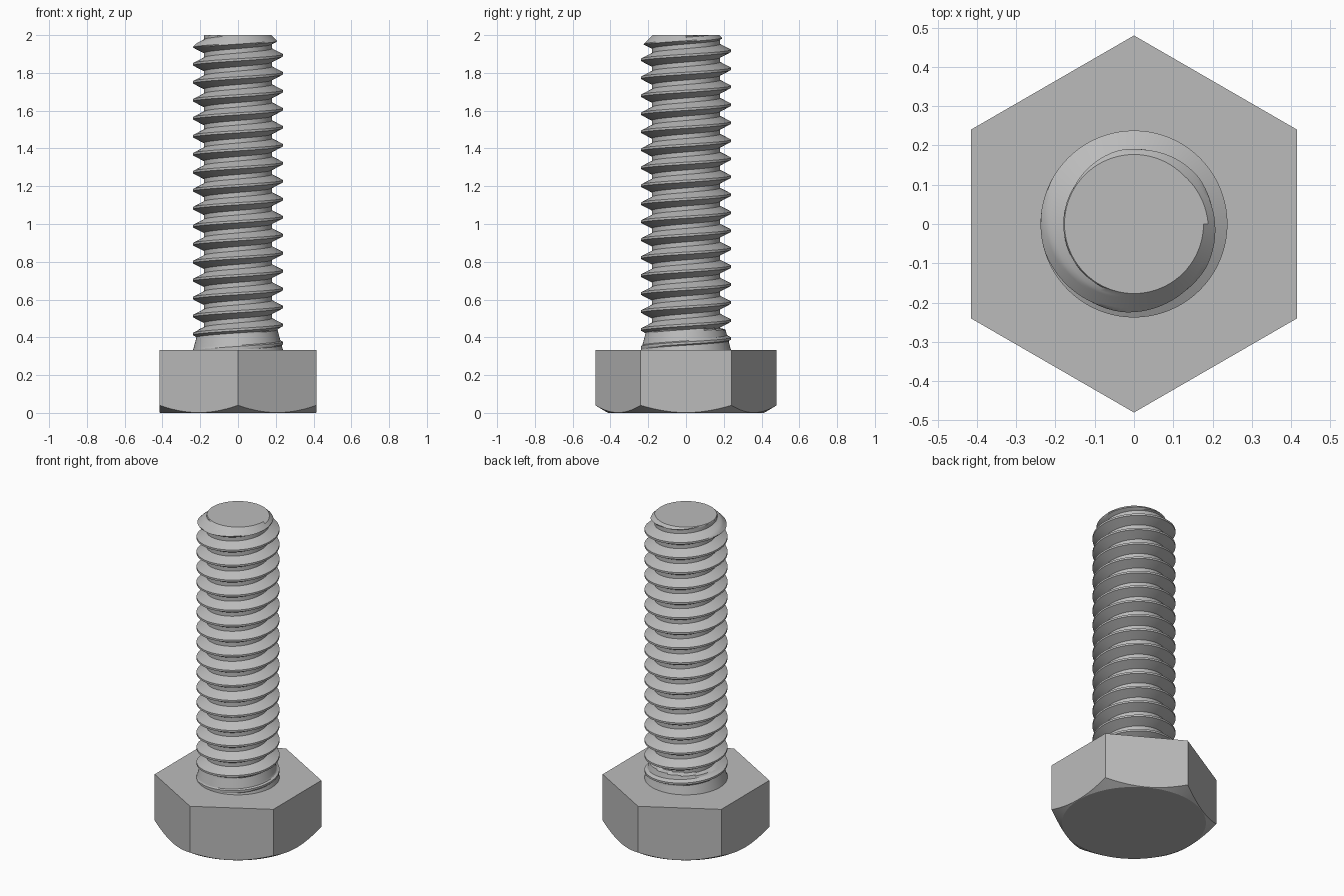
import bpy, bmesh, math

cube = bpy.data.objects.get("Cube")
if cube:
    bpy.data.objects.remove(cube)

HEAD_TOP, TIP = 0.333, 2.0
MAJOR, MINOR, PITCH = 0.238, 0.18, 0.0952
CREST_Z = 1.893          # height of one crest at angle zero
COLUMNS, STEPS = 80, 16  # around the shank, along one pitch

steel = bpy.data.materials.new("steel grey")
steel.use_nodes = True
steel.diffuse_color = (0.5, 0.5, 0.5, 1)
steel.node_tree.nodes["Principled BSDF"].inputs["Base Color"].default_value = (0.5, 0.5, 0.5, 1)


def add_object(name, bm):
    bmesh.ops.recalc_face_normals(bm, faces=bm.faces)
    mesh = bpy.data.meshes.new(name)
    bm.to_mesh(mesh)
    bm.free()
    mesh.materials.append(steel)
    obj = bpy.data.objects.new(name, mesh)
    bpy.context.collection.objects.link(obj)
    return obj


def frustum(name, sides, r0, z0, r1, z1):
    """Closed prism or cone with its first corner on +y."""
    bm = bmesh.new()
    rings = []
    for r, z in ((r0, z0), (r1, z1)):
        angles = [math.pi / 2 + math.tau * i / sides for i in range(sides)]
        rings.append([bm.verts.new((r * math.cos(a), r * math.sin(a), z)) for a in angles])
    low, high = rings
    bm.faces.new(low)
    bm.faces.new(high)
    for i in range(sides):
        k = (i + 1) % sides
        bm.faces.new((low[i], low[k], high[k], high[i]))
    return add_object(name, bm)


def smooth(obj):
    bpy.ops.object.select_all(action="DESELECT")
    obj.select_set(True)
    bpy.context.view_layer.objects.active = obj
    bpy.ops.object.shade_smooth_by_angle(angle=math.radians(25))


# Hexagonal head, its lower corners turned off by a cone
head = frustum("hex_head", 6, 0.48, -0.1, 0.48, HEAD_TOP)
cutter = frustum("chamfer_cutter", 96, 0.413, 0.0, 1.083, 0.4)
cut = head.modifiers.new("chamfer", "BOOLEAN")
cut.operation, cut.solver, cut.object = "INTERSECT", "EXACT", cutter
bpy.context.view_layer.objects.active = head
bpy.ops.object.modifier_apply(modifier=cut.name)
bpy.data.objects.remove(cutter)
smooth(head)


def shank_radius(phase, z):
    """Truncated thread, run out into the head and chamfered at the tip."""
    d = min(phase, 1 - phase)                 # distance from crest, in pitches
    t = min(max((d - 1 / 16) / (5 / 16), 0), 1)
    r = MAJOR + (MINOR - MAJOR) * t
    runout = MAJOR - 0.27 * (z - HEAD_TOP)
    if z < HEAD_TOP + 0.11:
        r = max(r, runout)
    return min(r, 0.177 + (TIP - z))


# Threaded shank: columns of points that climb one pitch per turn
bm = bmesh.new()
turns = math.ceil((TIP - HEAD_TOP) / PITCH) + 3
start = CREST_Z - PITCH * (turns - 1)
grid = []
for i in range(COLUMNS):
    a = math.tau * i / COLUMNS
    column = []
    for j in range(turns * STEPS + STEPS + 1):
        z = start + PITCH * (j / STEPS + i / COLUMNS)
        z = min(max(z, HEAD_TOP), TIP)
        r = shank_radius((j % STEPS) / STEPS, z)
        if z == HEAD_TOP:
            r = MAJOR
        elif z == TIP:
            r = 0.177
        column.append(bm.verts.new((r * math.cos(a), r * math.sin(a), z)))
    grid.append(column)
for i in range(COLUMNS):
    last = i == COLUMNS - 1
    nxt, shift = (grid[0], STEPS) if last else (grid[i + 1], 0)
    for j in range(turns * STEPS):
        bm.faces.new((grid[i][j], nxt[j + shift], nxt[j + 1 + shift], grid[i][j + 1]))
bmesh.ops.remove_doubles(bm, verts=bm.verts, dist=0.00005)
bmesh.ops.delete(bm, geom=[v for v in bm.verts if not v.link_faces], context="VERTS")
bmesh.ops.holes_fill(bm, edges=[e for e in bm.edges if e.is_boundary], sides=0)
smooth(add_object("threaded_shank", bm))
